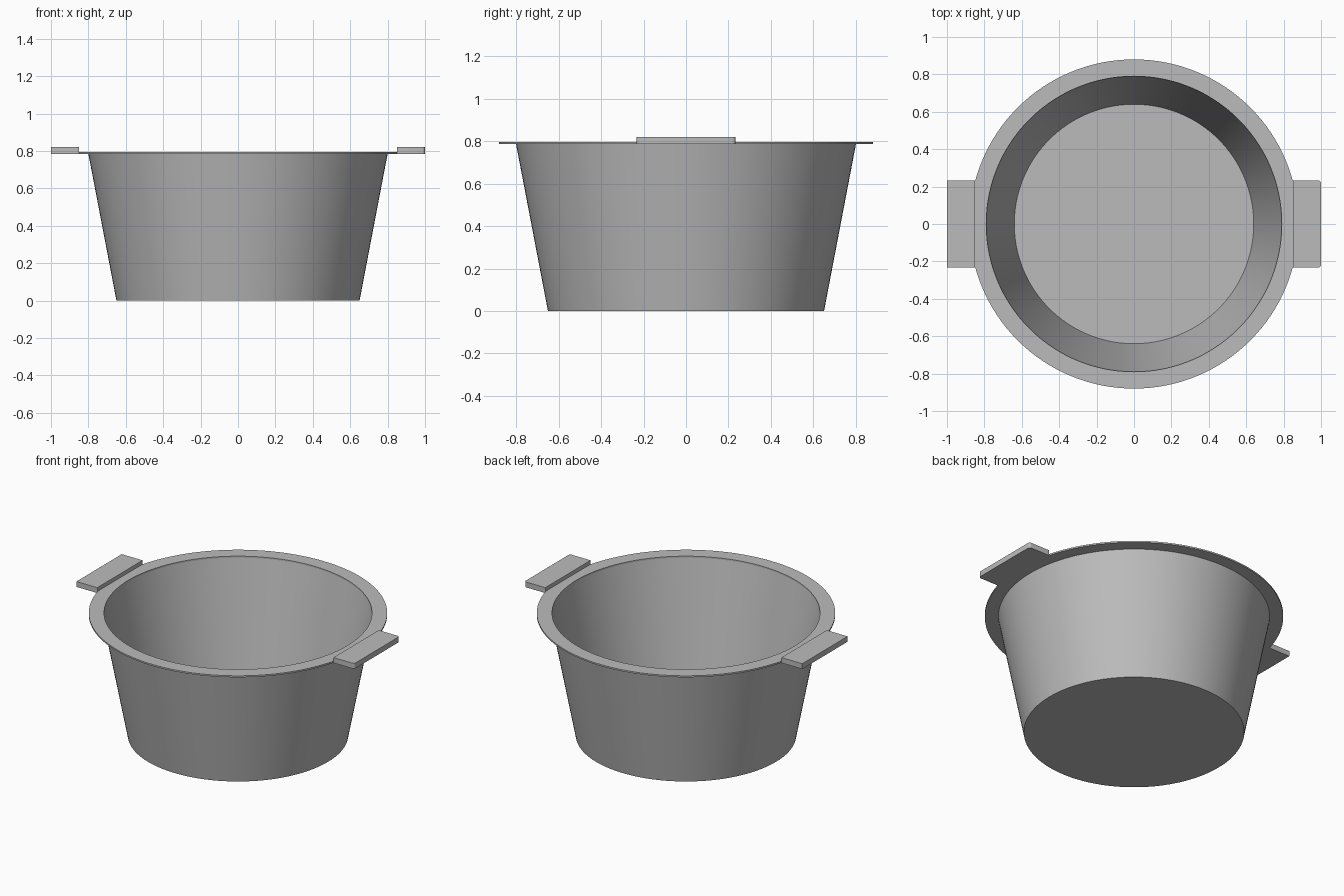
import bpy, bmesh, math

cube = bpy.data.objects.get("Cube")
if cube:
    bpy.data.objects.remove(cube, do_unlink=True)

SEGMENTS = 128
TOP = 0.785

metal = bpy.data.materials.new("grey metal")
metal.use_nodes = True
colour = (0.5, 0.5, 0.5, 1)
metal.diffuse_color = colour
metal.node_tree.nodes["Principled BSDF"].inputs["Base Color"].default_value = colour


def finish(name, bm):
    """Turn a bmesh into a named object with sharp edges kept."""
    bmesh.ops.recalc_face_normals(bm, faces=bm.faces)
    mesh = bpy.data.meshes.new(name)
    bm.to_mesh(mesh)
    bm.free()
    mesh.materials.append(metal)
    obj = bpy.data.objects.new(name, mesh)
    bpy.context.collection.objects.link(obj)
    bpy.ops.object.select_all(action="DESELECT")
    obj.select_set(True)
    bpy.context.view_layer.objects.active = obj
    bpy.ops.object.shade_smooth_by_angle(angle=math.radians(30))
    return obj


def lathe(name, profile, closed=False):
    """Spin (radius, height) points about z; open ends are capped."""
    bm = bmesh.new()
    rings = [[bm.verts.new((r * math.cos(a), r * math.sin(a), z))
              for a in (math.tau * i / SEGMENTS for i in range(SEGMENTS))]
             for r, z in profile]
    pairs = list(zip(rings, rings[1:]))
    if closed:
        pairs.append((rings[-1], rings[0]))
    else:
        bm.faces.new(rings[0])
        bm.faces.new(rings[-1])
    for low, high in pairs:
        for i in range(SEGMENTS):
            j = (i + 1) % SEGMENTS
            bm.faces.new((low[i], low[j], high[j], high[i]))
    return finish(name, bm)


def handle(name, side):
    """Flat grip tab with lightly rounded outer corners."""
    bm = bmesh.new()
    bmesh.ops.create_cube(bm, size=1)
    for v in bm.verts:
        v.co.x = side * (0.925 + v.co.x * 0.15)
        v.co.y *= 0.466
        v.co.z = TOP + 0.0175 + v.co.z * 0.035
    corners = [e for e in bm.edges
               if all(abs(v.co.x) > 0.99 for v in e.verts)
               and abs(e.verts[0].co.z - e.verts[1].co.z) > 0.01]
    bmesh.ops.bevel(bm, geom=corners, offset=0.015, segments=4,
                    profile=0.5, affect="EDGES")
    return finish(name, bm)


# Tapered bowl with a thin wall and floor
lathe("pot_body", [(0.65, 0), (0.80, TOP), (0.79, TOP), (0.64, 0.01)])

# Flat rim around the opening
lathe("rim", [(0.79, TOP), (0.88, TOP), (0.88, TOP + 0.01), (0.79, TOP + 0.01)],
      closed=True)

# Handles on both sides
handle("left_handle", 1)
handle("right_handle", -1)
